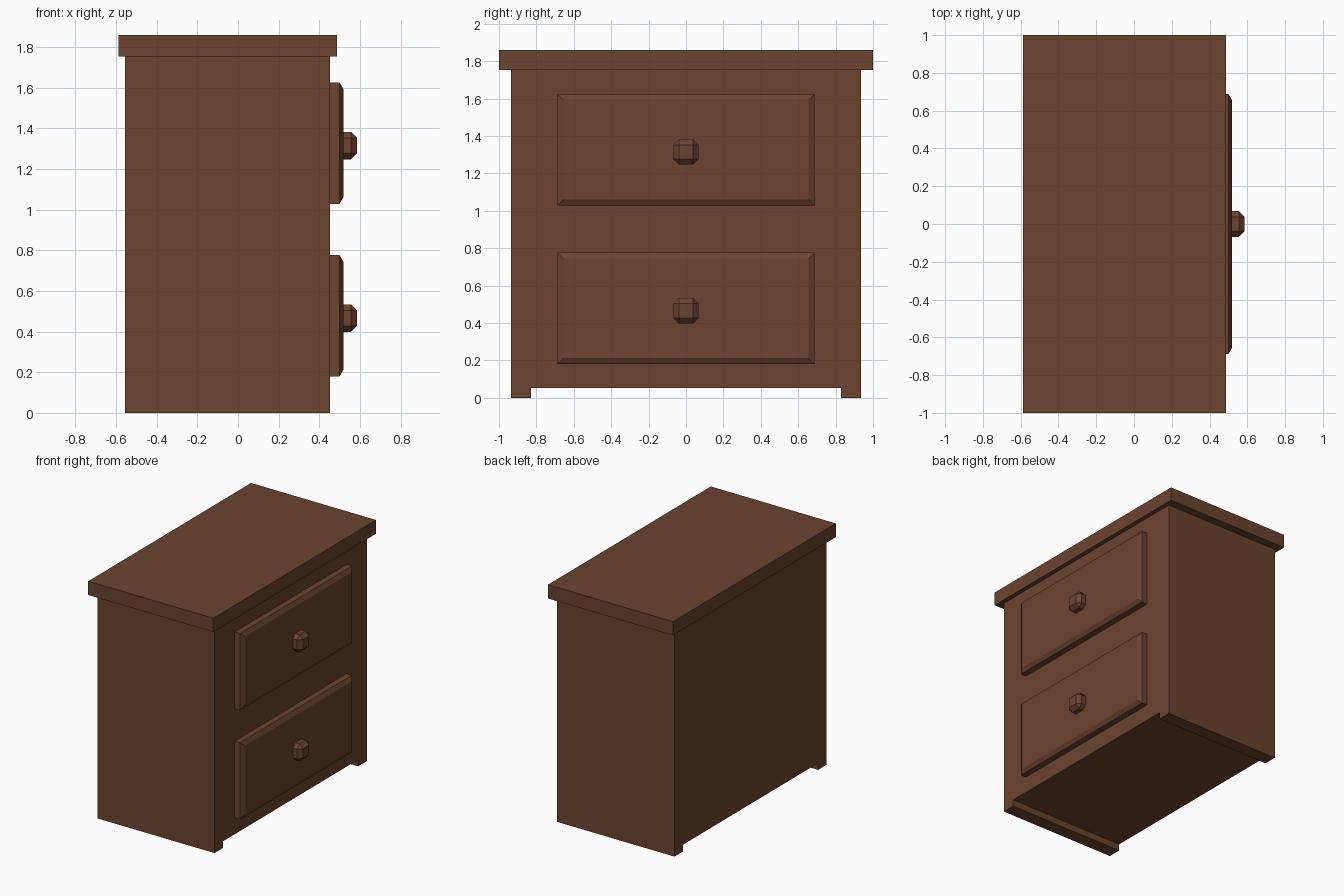
import bpy, bmesh
from mathutils import Matrix, Vector

if "Cube" in bpy.data.objects:
    bpy.data.objects.remove(bpy.data.objects["Cube"])

wood = bpy.data.materials.new("brown wood")
wood.diffuse_color = (0.150, 0.056, 0.028, 1.0)
wood.use_nodes = True
wood.node_tree.nodes["Principled BSDF"].inputs["Base Color"].default_value = wood.diffuse_color


def finish(name, bm):
    bmesh.ops.recalc_face_normals(bm, faces=bm.faces[:])
    mesh = bpy.data.meshes.new(name)
    bm.to_mesh(mesh)
    bm.free()
    mesh.materials.append(wood)
    obj = bpy.data.objects.new(name, mesh)
    bpy.context.collection.objects.link(obj)
    return obj


def box(lo, hi):
    lo, hi = Vector(lo), Vector(hi)
    bm = bmesh.new()
    bmesh.ops.create_cube(bm, size=1, matrix=Matrix.Translation((lo + hi) / 2)
                          @ Matrix.Diagonal((*(hi - lo), 1)))
    return bm


# Cabinet body: profile with a runner foot on each side, extruded front to back
profile = [(-0.935, 0), (-0.83, 0), (-0.83, 0.052), (0.83, 0.052),
           (0.83, 0), (0.935, 0), (0.935, 1.753), (-0.935, 1.753)]
bm = bmesh.new()
side = bm.faces.new([bm.verts.new((-0.555, y, z)) for y, z in profile])
ext = bmesh.ops.extrude_face_region(bm, geom=[side], use_keep_orig=True)
bmesh.ops.translate(bm, vec=(1.008, 0, 0),
                    verts=[g for g in ext["geom"] if isinstance(g, bmesh.types.BMVert)])
finish("cabinet_body", bm)

# Overhanging top slab
finish("top_slab", box((-0.588, -1, 1.753), (0.487, 1, 1.86)))

for label, z in (("lower", 0.478), ("upper", 1.327)):
    # Drawer front with a sloped border
    bm = box((0.44, -0.688, z - 0.298), (0.50, 0.688, z + 0.298))
    front = max(bm.faces, key=lambda f: f.calc_center_median().x)
    bmesh.ops.inset_region(bm, faces=[front], thickness=0.032, use_even_offset=True)
    face = max((f for f in bm.faces if abs(f.normal.x) > 0.9 and
                f.calc_center_median().x > 0.49), key=lambda f: f.calc_area())
    bmesh.ops.translate(bm, vec=(0.019, 0, 0), verts=face.verts[:])
    finish(label + "_drawer", bm)

    # Chamfered cube knob, its back sunk into the drawer
    kz = z - 0.012
    bm = box((0.45, -0.068, kz - 0.068), (0.586, 0.068, kz + 0.068))
    bmesh.ops.bevel(bm, geom=bm.edges[:], offset=0.03, segments=1,
                    affect='EDGES', profile=0.5)
    finish(label + "_knob", bm)
